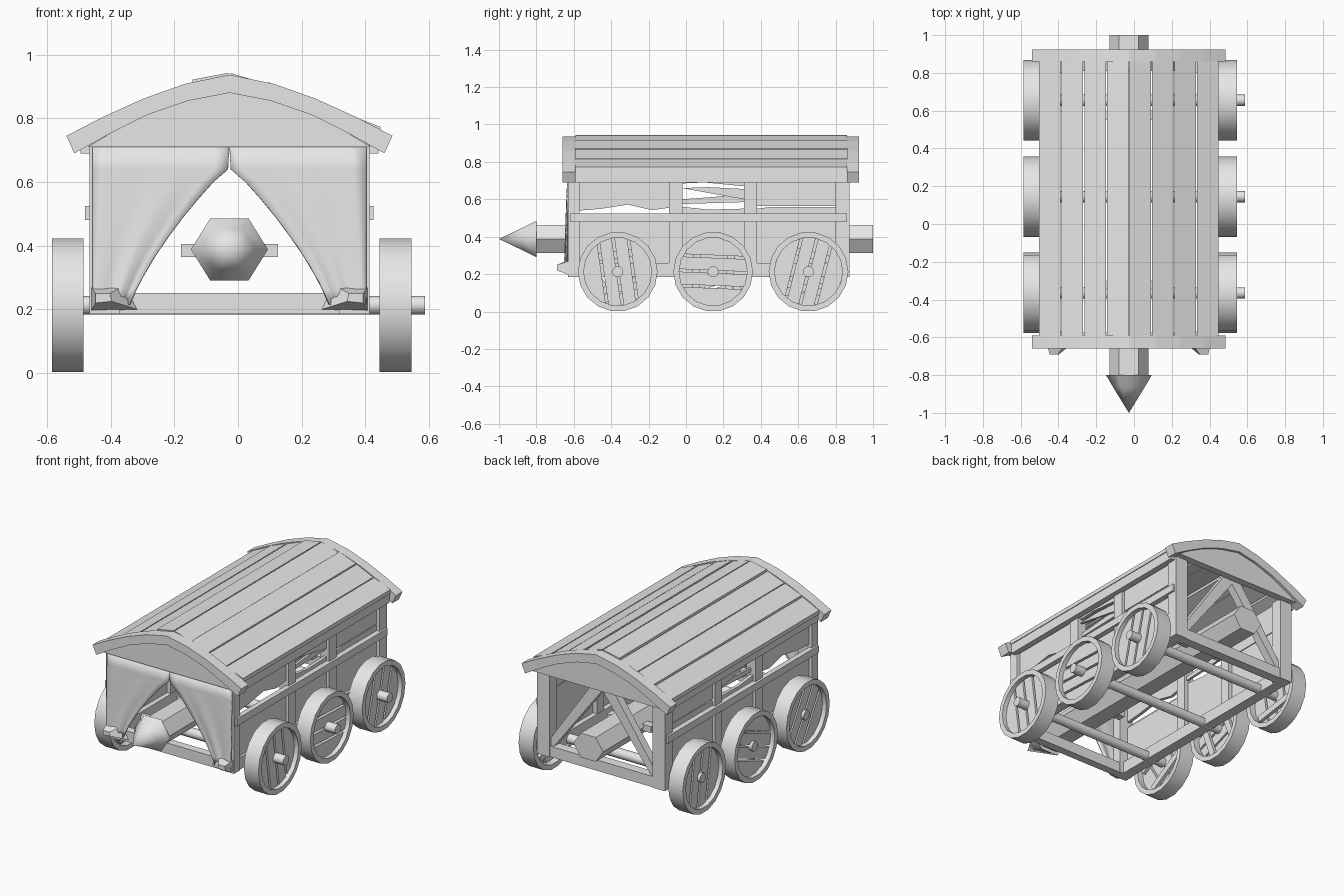
import bpy, bmesh, math, random
from mathutils import Vector, Matrix

if "Cube" in bpy.data.objects:
    bpy.data.objects.remove(bpy.data.objects["Cube"])

random.seed(4)
CX = -0.027          # centre line of the wagon body
grey = bpy.data.materials.new("plain_grey")
grey.diffuse_color = (0.8, 0.8, 0.8, 1)
grey.use_nodes = True
grey.node_tree.nodes["Principled BSDF"].inputs["Base Color"].default_value = grey.diffuse_color


def finish(name, bm, smooth=None):
    bmesh.ops.recalc_face_normals(bm, faces=bm.faces[:])
    me = bpy.data.meshes.new(name)
    bm.to_mesh(me)
    bm.free()
    me.materials.append(grey)
    ob = bpy.data.objects.new(name, me)
    bpy.context.collection.objects.link(ob)
    if smooth:
        bpy.context.view_layer.objects.active = ob
        ob.select_set(True)
        bpy.ops.object.shade_smooth_by_angle(angle=math.radians(smooth))
        ob.select_set(False)
    return ob


def prism(name, pts, axis, a, b, bm=None):
    """Extrude a 2D outline along an axis from a to b."""
    own = bm is None
    bm = bm or bmesh.new()

    def place(p, t):
        return (t, p[0], p[1]) if axis == 'x' else (p[0], t, p[1])
    lo = [bm.verts.new(place(p, a)) for p in pts]
    hi = [bm.verts.new(place(p, b)) for p in pts]
    n = len(pts)
    bm.faces.new(lo)
    bm.faces.new(hi[::-1])
    for i in range(n):
        bm.faces.new((lo[i], lo[(i + 1) % n], hi[(i + 1) % n], hi[i]))
    if own:
        return finish(name, bm)


def box(name, x0, x1, y0, y1, z0, z1):
    return prism(name, [(x0, z0), (x1, z0), (x1, z1), (x0, z1)], 'y', y0, y1)


def ngon(cx, cz, rx, rz, n, off=0.0):
    return [(cx + rx * math.cos(off + math.tau * i / n),
             cz + rz * math.sin(off + math.tau * i / n)) for i in range(n)]


# ---- arched gable ends -------------------------------------------------
outer = [(0, .937), (.14, .908), (.27, .862), (.40, .803), (.512, .745)]
inner = [(0, .88), (.13, .855), (.26, .81), (.37, .755), (.487, .69)]


def full(half):
    return [(CX - x, z) for x, z in half[:0:-1]] + [(CX + x, z) for x, z in half]


for tag, y0, y1, g0, g1 in (("front", -.66, -.59, -.645, -.60),
                            ("rear", .86, .925, .865, .91)):
    prism(tag + "_arch", full(outer) + full(inner)[::-1], 'y', y0, y1)
    gable = [(CX - .445, .71)] + [p for p in full(inner) if p[1] > .72] + [(CX + .445, .71)]
    prism(tag + "_gable", gable, 'y', g0, g1)


# ---- roof planks -------------------------------------------------------
def roof_z(x):
    x = abs(x)
    for (xa, za), (xb, zb) in zip(outer, outer[1:]):
        if x <= xb:
            return za + (zb - za) * (x - xa) / (xb - xa)
    return outer[-1][1]


count, half_w = 8, 0.478
for i in range(count):
    xa = -half_w + 2 * half_w * i / count + .003
    xb = xa + 2 * half_w / count - .006
    la, lb = random.uniform(-.008, .01), random.uniform(-.008, .01)
    za, zb = roof_z(xa) + la, roof_z(xb) + lb
    prism("roof_plank", [(CX + xa, za), (CX + xb, zb), (CX + xb, zb - .025),
                         (CX + xa, za - .025)], 'y', -.59, .86)

# ---- side walls, mirrored ----------------------------------------------
for s in (-1, 1):
    def side(name, o0, o1, y0, y1, z0, z1):
        a, b = sorted((CX + s * o0, CX + s * o1))
        return box(name, a, b, y0, y1, z0, z1)

    def board(name, pts, o0=.40, o1=.42):
        return prism(name, pts, 'x', CX + s * o0, CX + s * o1)

    side("eave_board", .43, .468, -.59, .86, .69, .75)
    side("front_post", .345, .44, -.63, -.57, .185, .72)
    side("rear_post", .355, .44, .80, .875, .185, .72)
    side("sill_beam", .37, .435, -.57, .80, .185, .26)
    side("waist_rail", .42, .453, -.62, .86, .48, .525)
    for y in (-.09, .31):
        side("wall_post", .375, .438, y, y + .07, .26, .76)
    for y0, y1 in ((-.57, -.09), (-.02, .31), (.38, .80)):
        side("lower_board", .40, .42, y0, y1, .25, .50)
    # broken upper boards
    board("broken_board_front", [(-.57, .72), (-.57, .54), (-.45, .55), (-.31, .572),
                                 (-.18, .542), (-.09, .555), (-.09, .72)])
    board("broken_board_top", [(-.02, .72), (-.02, .685), (.10, .69), (.31, .67), (.31, .72)])
    board("broken_board_middle", [(-.02, .66), (.31, .60), (.31, .655), (.12, .665)], .405, .42)
    board("broken_board_slat", [(-.02, .60), (.31, .625), (.31, .585), (-.02, .575)], .39, .405)
    board("broken_board_low", [(-.02, .50), (.31, .50), (.31, .55), (.12, .545), (-.02, .56)])
    board("rear_upper_board", [(.38, .565), (.80, .565), (.80, .74), (.38, .74)])
    board("rear_lower_board", [(.38, .50), (.80, .50), (.80, .56), (.46, .56), (.38, .55)])

    # rear diagonal brace
    prism("rear_brace", [(CX, .74), (CX + s * .05, .74), (CX + s * .39, .25),
                         (CX + s * .335, .25), (CX, .69)], 'y', .81, .86)

    # front curtain, gathered towards the bottom corner
    rows = [(.72, 0), (.64, .004), (.60, .05), (.55, .095), (.49, .145), (.43, .19),
            (.37, .232), (.31, .268), (.26, .295), (.215, .315)]
    bm = bmesh.new()
    grid = []
    for k, (z, edge) in enumerate(rows):
        t = k / (len(rows) - 1)
        line = []
        for j in range(11):
            u = j / 10
            x = edge + (.43 - edge) * u
            y = -.632 + .012 * math.sin(u * 13) * t * (1 - u) - .012 * t
            line.append(bm.verts.new((CX + s * x, y, z)))
        grid.append(line)
    for r0, r1 in zip(grid, grid[1:]):
        for j in range(10):
            bm.faces.new((r0[j], r0[j + 1], r1[j + 1], r1[j]))
    ob = finish("front_curtain", bm, 60)
    mod = ob.modifiers.new("thickness", 'SOLIDIFY')
    mod.thickness = .008
    mod.offset = 0

    # wedge shaped corner tie
    bm = bmesh.new()
    back = [bm.verts.new((CX + s * x, -.625, z)) for x, z in
            ((.29, .2), (.435, .195), (.435, .27), (.33, .275))]
    tip = [bm.verts.new((CX + s * x, -.69, z)) for x, z in
           ((.37, .225), (.42, .22), (.42, .25), (.375, .25))]
    bm.faces.new(back)
    bm.faces.new(tip)
    for i in range(4):
        bm.faces.new((back[i], back[(i + 1) % 4], tip[(i + 1) % 4], tip[i]))
    finish("corner_tie", bm)

# ---- cross beams -------------------------------------------------------
box("front_cross_beam", CX - .35, CX + .35, -.625, -.575, .185, .252)
box("rear_cross_beam", CX - .36, CX + .36, .81, .87, .185, .252)

# ---- ram ---------------------------------------------------------------
RZ = .388
prism("ram_beam", ngon(CX, RZ, .103, .087, 6), 'y', -.80, 1.0)
bm = bmesh.new()
base = [bm.verts.new((x, -.80, z)) for x, z in ngon(CX, RZ, .121, .112, 6)]
mid = [bm.verts.new((x, -.865, z)) for x, z in ngon(CX, RZ, .083, .075, 6)]
point = bm.verts.new((CX, -1.0, RZ))
bm.faces.new(base)
for i in range(6):
    j = (i + 1) % 6
    bm.faces.new((base[i], base[j], mid[j], mid[i]))
    bm.faces.new((mid[i], mid[j], point))
finish("ram_head", bm, 65)
for y in (-.35, .55):
    box("ram_crosspin", CX - .152, CX + .152, y, y + .05, .365, .405)

# ---- wheels and axles --------------------------------------------------
WZ, R, RI, N = .213, .213, .182, 18


def wheel(cx, cy, s, angle):
    # rim ring
    bm = bmesh.new()
    ring = []
    for i in range(N):
        a = math.tau * i / N
        c, d = math.cos(a), math.sin(a)
        ring.append([bm.verts.new((cx + x, cy + r * c, WZ + r * d)) for r, x in
                     ((RI, -.05), (R, -.05), (R, .05), (RI, .05))])
    for i in range(N):
        p, q = ring[i], ring[(i + 1) % N]
        for k in range(4):
            m = (k + 1) % 4
            bm.faces.new((p[k], p[m], q[m], q[k]))
    finish("wheel_rim", bm, 30)
    # planks clipped to the rim, with narrow gaps between them
    bm = bmesh.new()
    ca, sa = math.cos(angle), math.sin(angle)
    for a, b in ((-.18, -.088), (-.074, -.007), (.007, .074), (.088, .18)):
        rr = RI + .004
        us = [a + (b - a) * k / 4 for k in range(5)]
        pts = [(u, -math.sqrt(rr * rr - u * u)) for u in us]
        pts += [(u, math.sqrt(rr * rr - u * u)) for u in us[::-1]]
        pts = [(cy + u * ca - v * sa, WZ + u * sa + v * ca) for u, v in pts]
        prism("", pts, 'x', cx + s * -.01, cx + s * .022, bm)
    # inner battens joining the planks
    for v in (-.09, .09):
        pts = [(u, w) for u, w in ((-.14, v - .02), (.14, v - .02), (.14, v + .02), (-.14, v + .02))]
        pts = [(cy + u * ca - w * sa, WZ + u * sa + w * ca) for u, w in pts]
        prism("", pts, 'x', cx + s * -.03, cx + s * -.01, bm)
    finish("wheel_planks", bm)


for cy, ang in ((-.365, .14), (.145, 1.53), (.655, -.25)):
    wheel(-.535, cy, -1, ang + .4)
    wheel(.495, cy, 1, ang)
    bm = bmesh.new()
    prism("", ngon(cy, WZ, .03, .03, 10), 'x', -.575, .587, bm)
    finish("axle", bm, 40)
